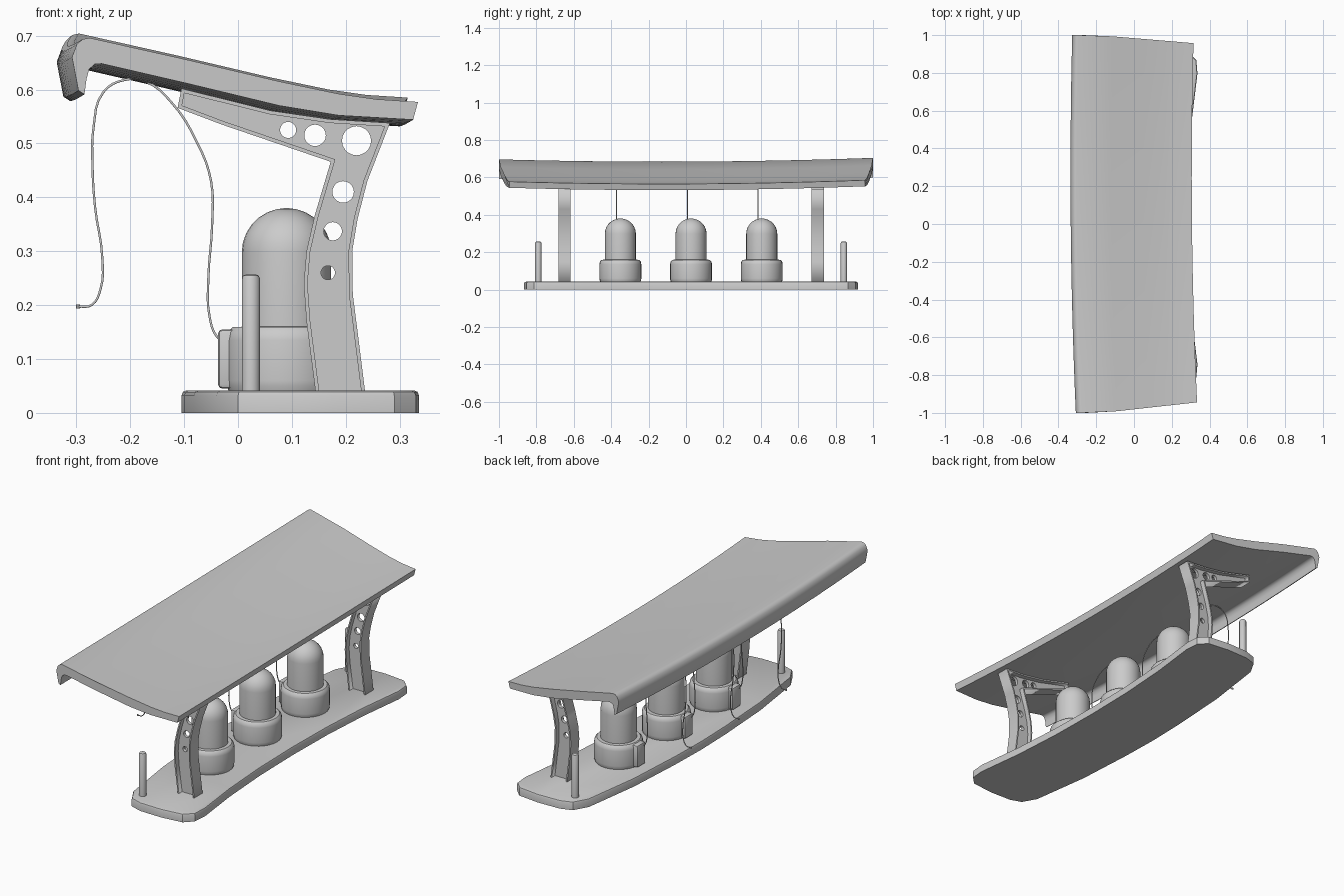
import bpy, bmesh, math

if "Cube" in bpy.data.objects:
    bpy.data.objects.remove(bpy.data.objects["Cube"])

YC = 0.027  # the base and everything on it is mirrored about this y


def activate(ob):
    bpy.ops.object.select_all(action='DESELECT')
    ob.select_set(True)
    bpy.context.view_layer.objects.active = ob


def finish(name, bm, smooth):
    bmesh.ops.recalc_face_normals(bm, faces=bm.faces)
    me = bpy.data.meshes.new(name)
    bm.to_mesh(me)
    bm.free()
    ob = bpy.data.objects.new(name, me)
    bpy.context.collection.objects.link(ob)
    activate(ob)
    bpy.ops.object.shade_smooth_by_angle(angle=math.radians(smooth))


def loft(name, rows, smooth):
    """Skin a stack of closed rings and cap both ends."""
    bm = bmesh.new()
    rows = [[bm.verts.new(p) for p in row] for row in rows]
    for a, b in zip(rows, rows[1:]):
        for i in range(len(a)):
            j = (i + 1) % len(a)
            bm.faces.new((a[i], a[j], b[j], b[i]))
    bm.faces.new(rows[0])
    bm.faces.new(rows[-1])
    finish(name, bm, smooth)


def lathe(name, profile, x, y, n=24):
    turn = [2 * math.pi * i / n for i in range(n)]
    loft(name, [[(x + r * math.cos(a), y + r * math.sin(a), z) for a in turn] for r, z in profile], 35)


def plate(name, loops, half, y):
    """Flat xz shape with holes, extruded along y."""
    cu = bpy.data.curves.new(name, 'CURVE')
    cu.dimensions = '2D'
    cu.fill_mode = 'BOTH'
    cu.extrude = half
    for pts in loops:
        sp = cu.splines.new('POLY')
        sp.points.add(len(pts) - 1)
        for p, (px, pz) in zip(sp.points, pts):
            p.co = (px, pz, 0, 1)
        sp.use_cyclic_u = True
    ob = bpy.data.objects.new(name, cu)
    bpy.context.collection.objects.link(ob)
    ob.location.y = y
    ob.rotation_euler.x = math.pi / 2
    activate(ob)
    bpy.ops.object.convert(target='MESH')


def inset(pts, d):
    """Mitred inward offset of a counter-clockwise polygon."""
    out = []
    for i, (x, z) in enumerate(pts):
        (ax, az), (bx, bz) = pts[i - 1], pts[(i + 1) % len(pts)]
        l1, l2 = math.hypot(x - ax, z - az), math.hypot(bx - x, bz - z)
        n1 = (-(z - az) / l1, (x - ax) / l1)
        n2 = (-(bz - z) / l2, (bx - x) / l2)
        k = d / (1 + n1[0] * n2[0] + n1[1] * n2[1])
        out.append((x + k * (n1[0] + n2[0]), z + k * (n1[1] + n2[1])))
    return out


# Base slab: bowed outline, mirrored, with a rounded top rim
half = [(0.285, 0), (0.29, 0.27), (0.307, 0.53), (0.336, 0.77), (0.33, 0.84), (0.29, 0.88),
        (0.18, 0.893), (0.06, 0.89), (0, 0.87), (-0.04, 0.8), (-0.082, 0.5), (-0.1, 0.2), (-0.105, 0)]
outline = half + [(x, -y) for x, y in half[-2:0:-1]]
bm = bmesh.new()
face = bm.faces.new([bm.verts.new((x, y + YC, 0)) for x, y in outline])
ext = bmesh.ops.extrude_face_region(bm, geom=[face])['geom']
bmesh.ops.translate(bm, verts=[v for v in ext if isinstance(v, bmesh.types.BMVert)], vec=(0, 0, 0.042))
rim = [e for e in bm.edges if all(v.co.z > 0.04 for v in e.verts)]
bmesh.ops.bevel(bm, geom=rim, offset=0.01, segments=2, profile=0.5, affect='EDGES')
finish('base_slab', bm, 30)

# Roof: hooked section swept along y with a slight bow, sag and tapered ends
section = [(0.307, 0.565), (0.23, 0.57), (0.16, 0.58), (0.05, 0.603), (-0.12, 0.643), (-0.303, 0.684),
           (-0.316, 0.681), (-0.326, 0.672), (-0.335, 0.648), (-0.323, 0.586), (-0.312, 0.579),
           (-0.308, 0.608), (-0.303, 0.626), (-0.293, 0.635), (-0.28, 0.636), (-0.12, 0.599), (0.05, 0.558),
           (0.16, 0.54), (0.298, 0.532)]
rows = []
for s in range(17):
    t = -1 + s / 8
    taper = 0.055 if t < 0 else 0.042
    rows.append([(x + 0.0175 * t * t - 0.0095 * t,
                  t * (1 - taper * max(0, (x + 0.2) / 0.5)),
                  z + 0.016 * t * t + 0.004 * t) for x, z in section])
loft('roof', rows, 40)

# Support brackets: I-beam with a holed web and a flange around it
bracket = [(0.145, 0.03), (0.237, 0.03), (0.222, 0.15), (0.213, 0.22), (0.212, 0.3), (0.222, 0.36), (0.24, 0.43),
           (0.282, 0.538), (0.17, 0.545), (0.06, 0.561), (-0.105, 0.602), (-0.112, 0.566), (-0.03, 0.535),
           (0.172, 0.466), (0.142, 0.365), (0.127, 0.3), (0.122, 0.24), (0.127, 0.17)]
holes = [(0.093, 0.525, 0.015), (0.143, 0.515, 0.02), (0.22, 0.505, 0.027),
         (0.195, 0.41, 0.02), (0.176, 0.337, 0.017), (0.167, 0.26, 0.013)]
inner = inset(bracket, 0.007)
circles = [[(x + r * math.cos(a * math.pi / 10), z + r * math.sin(a * math.pi / 10)) for a in range(20)]
           for x, z, r in holes]
for side, label in ((-1, 'front'), (1, 'back')):
    y = YC + side * 0.677
    plate(label + '_bracket_web', [inner] + circles, 0.008, y)
    plate(label + '_bracket_flange', [bracket, inner], 0.033, y)
    # Guard post with a rounded top
    lathe(label + '_guard_post', [(0.017, 0.03), (0.017, 0.249), (0.014, 0.255), (0.008, 0.257)],
          0.024, YC + side * 0.817, 16)

# Charging units: collar, domed body, holster box and hanging cable
collar = [(0.105, 0.035), (0.111, 0.05), (0.112, 0.06), (0.112, 0.135), (0.109, 0.15), (0.1, 0.159), (0.08, 0.16)]
dome = [(0.083 * math.cos(a), 0.298 + 0.082 * math.sin(a)) for a in [i * math.pi / 14 for i in range(7)]]
cable = [(-0.025, 0.132), (-0.038, 0.14), (-0.053, 0.18), (-0.055, 0.25), (-0.048, 0.35), (-0.05, 0.43),
         (-0.075, 0.5), (-0.125, 0.578), (-0.17, 0.614), (-0.21, 0.618), (-0.25, 0.595), (-0.268, 0.53),
         (-0.27, 0.46), (-0.265, 0.38), (-0.252, 0.29), (-0.255, 0.23), (-0.272, 0.2), (-0.297, 0.197)]
for k in (-1, 0, 1):
    y = YC + 0.378 * k
    tag = '_%d' % (k + 2)
    lathe('unit_collar' + tag, collar, 0.09, y, 28)
    lathe('unit_body' + tag, [(0.083, 0.15)] + dome + [(0.004, 0.38)], 0.09, y, 28)

    bm = bmesh.new()
    bmesh.ops.create_cube(bm, size=1)
    bmesh.ops.scale(bm, verts=bm.verts, vec=(0.05, 0.066, 0.11))
    bmesh.ops.translate(bm, verts=bm.verts, vec=(-0.012, y, 0.1))
    bmesh.ops.bevel(bm, geom=bm.edges[:], offset=0.008, segments=2, profile=0.5, affect='EDGES')
    finish('holster_box' + tag, bm, 40)

    cu = bpy.data.curves.new('cable' + tag, 'CURVE')
    cu.dimensions = '3D'
    cu.bevel_depth = 0.0024
    cu.bevel_resolution = 1
    cu.resolution_u = 4
    cu.use_fill_caps = True
    sp = cu.splines.new('BEZIER')
    sp.bezier_points.add(len(cable) - 1)
    for p, (x, z) in zip(sp.bezier_points, cable):
        p.co = (x, y - 0.02, z)
        p.handle_left_type = p.handle_right_type = 'AUTO'
    ob = bpy.data.objects.new('cable' + tag, cu)
    bpy.context.collection.objects.link(ob)
    activate(ob)
    bpy.ops.object.convert(target='MESH')
    lathe('cable_plug' + tag, [(0.004, 0.194), (0.004, 0.201)], -0.297, y - 0.02, 8)
